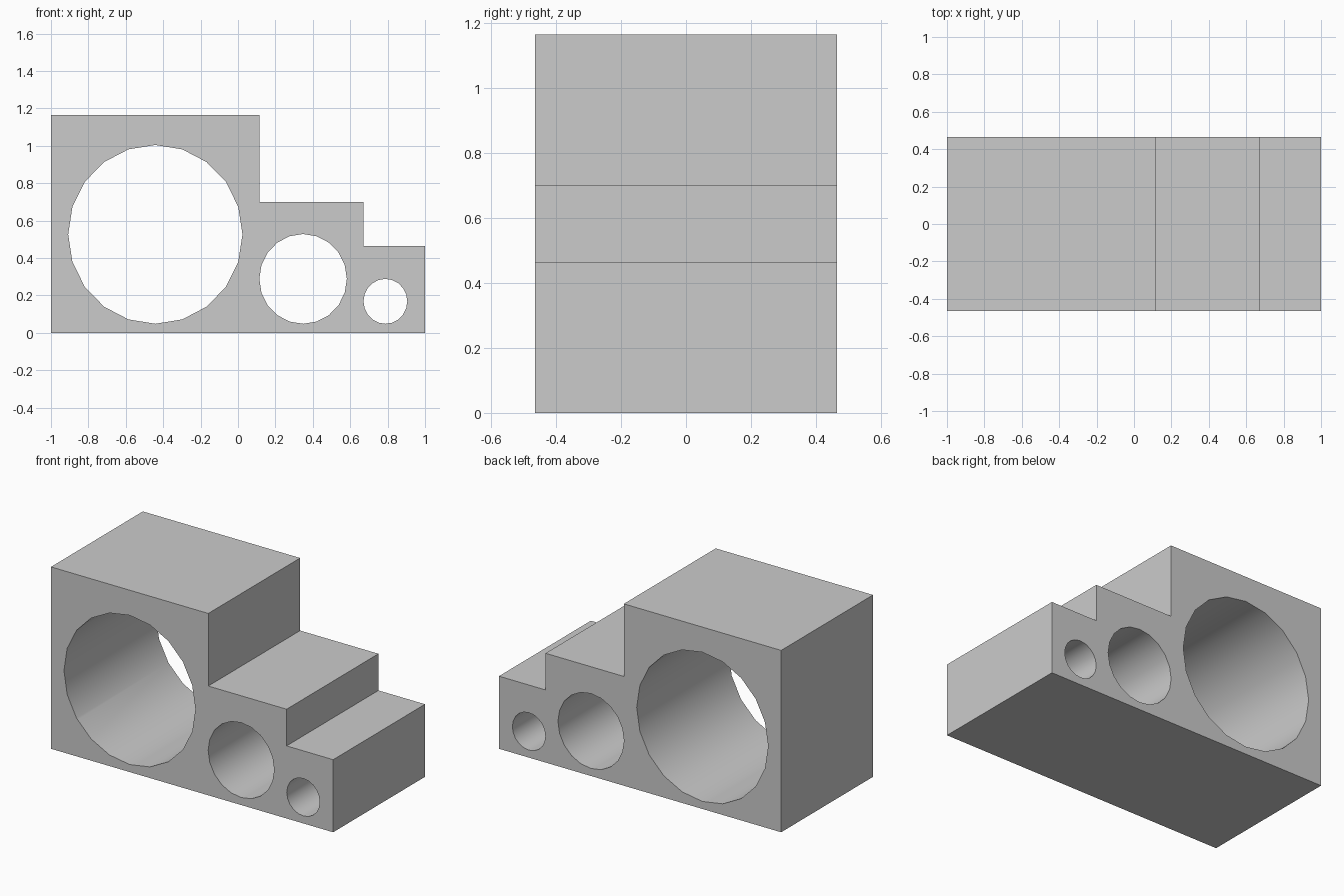
import bpy, bmesh, math

# Remove the default cube
cube = bpy.data.objects.get("Cube")
if cube:
    bpy.data.objects.remove(cube, do_unlink=True)

DEPTH = 0.93
WALLS = [(-1, 0), (1, 0), (1, 0.465), (0.67, 0.465), (0.67, 0.7),
         (0.115, 0.7), (0.115, 1.165), (-1, 1.165)]
# Centre x, centre z, half width, half height, sides
BORES = [(-0.442, 0.526, 0.466, 0.478, 20),
         (0.348, 0.288, 0.234, 0.24, 20),
         (0.788, 0.168, 0.117, 0.12, 20)]

grey = bpy.data.materials.new("plain grey")
grey.use_nodes = True
colour = (0.6, 0.6, 0.6, 1)
grey.diffuse_color = colour
grey.node_tree.nodes["Principled BSDF"].inputs["Base Color"].default_value = colour


def prism(name, outline, depth):
    """Extrude an x-z outline along y, centred on y = 0."""
    bm = bmesh.new()
    face = bm.faces.new([bm.verts.new((x, -depth / 2, z)) for x, z in outline])
    ext = bmesh.ops.extrude_face_region(bm, geom=[face])
    verts = [v for v in ext["geom"] if isinstance(v, bmesh.types.BMVert)]
    bmesh.ops.translate(bm, verts=verts, vec=(0, depth, 0))
    bmesh.ops.recalc_face_normals(bm, faces=bm.faces)
    mesh = bpy.data.meshes.new(name)
    bm.to_mesh(mesh)
    bm.free()
    mesh.materials.append(grey)
    obj = bpy.data.objects.new(name, mesh)
    bpy.context.collection.objects.link(obj)
    return obj


# Stepped block
block = prism("stepped_block", WALLS, DEPTH)

# Three through bores, from large to small
for i, (cx, cz, rx, rz, sides) in enumerate(BORES):
    ring = [(cx + rx * math.cos(math.tau * k / sides),
             cz + rz * math.sin(math.tau * k / sides)) for k in range(sides)]
    cutter = prism(f"bore_cutter_{i + 1}", ring, DEPTH + 0.2)
    cutter.hide_render = True
    cutter.hide_set(True)
    cut = block.modifiers.new(f"bore_{i + 1}", "BOOLEAN")
    cut.operation = "DIFFERENCE"
    cut.solver = "EXACT"
    cut.object = cutter

# Apply the cuts, then smooth the bore walls and keep the block edges sharp
bpy.ops.object.select_all(action="DESELECT")
block.select_set(True)
bpy.context.view_layer.objects.active = block
for mod in list(block.modifiers):
    bpy.ops.object.modifier_apply(modifier=mod.name)
bpy.ops.object.shade_smooth_by_angle(angle=math.radians(30))
